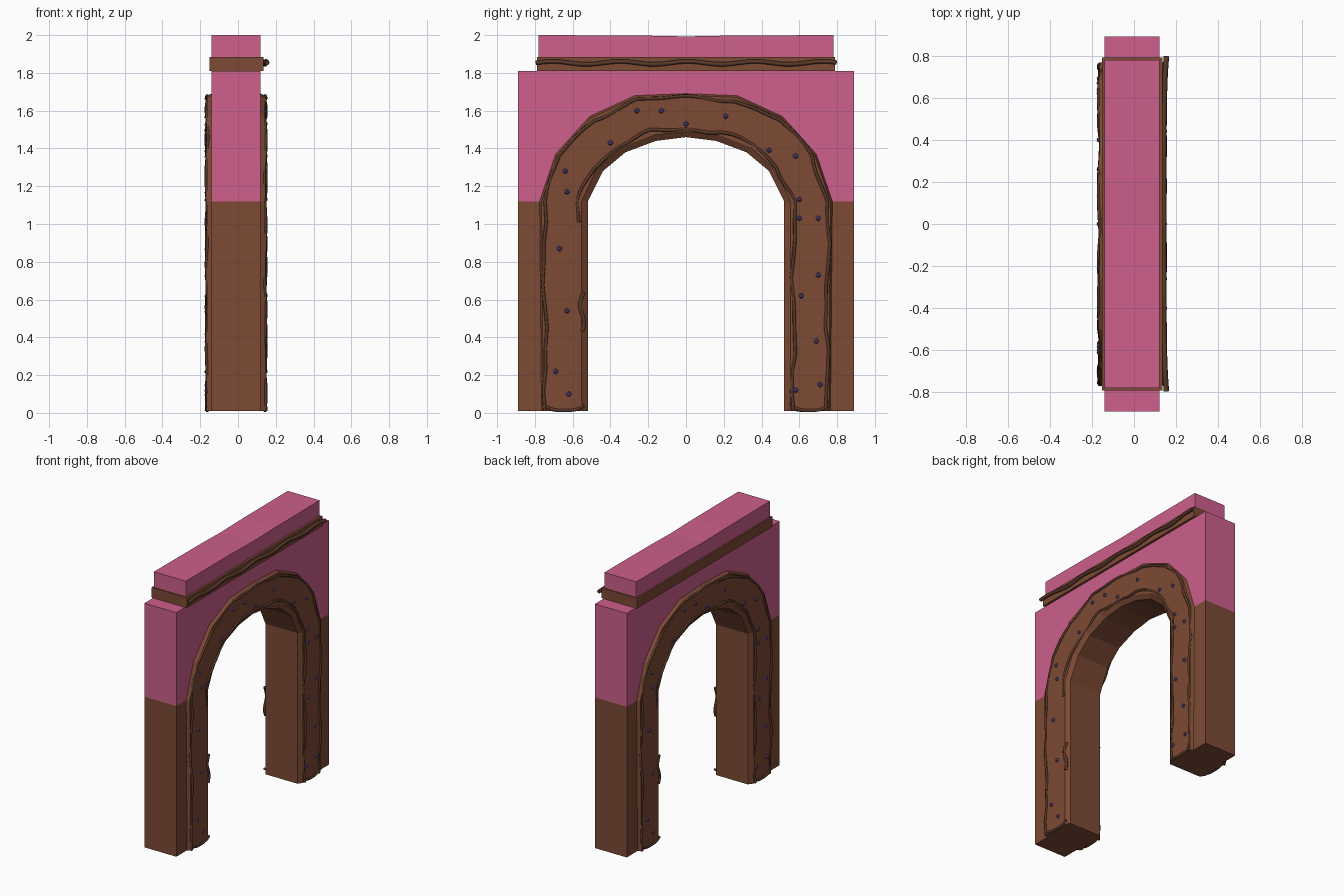
import bpy, bmesh, math

if "Cube" in bpy.data.objects:
    bpy.data.objects.remove(bpy.data.objects["Cube"])

CX = -0.01  # middle of the wall thickness


def material(name, rgb):
    m = bpy.data.materials.new(name)
    m.diffuse_color = (*rgb, 1)
    m.use_nodes = True
    m.node_tree.nodes["Principled BSDF"].inputs["Base Color"].default_value = m.diffuse_color
    return m


BROWN = material("wood brown", (0.205, 0.069, 0.035))
PINK = material("plaster pink", (0.61, 0.115, 0.262))
DARK = material("vine brown", (0.10, 0.04, 0.022))
PURPLE = material("stud purple", (0.13, 0.085, 0.28))


def finish(name, bm, mat):
    bmesh.ops.recalc_face_normals(bm, faces=bm.faces[:])
    me = bpy.data.meshes.new(name)
    bm.to_mesh(me)
    bm.free()
    me.materials.append(mat)
    ob = bpy.data.objects.new(name, me)
    bpy.context.collection.objects.link(ob)
    return ob


def prism(name, outline, x0, x1, mat):
    """Extrude a (y, z) outline along x."""
    bm = bmesh.new()
    face = bm.faces.new([bm.verts.new((x0, y, z)) for y, z in outline])
    ext = bmesh.ops.extrude_face_region(bm, geom=[face])
    new = [v for v in ext["geom"] if isinstance(v, bmesh.types.BMVert)]
    bmesh.ops.translate(bm, verts=new, vec=(x1 - x0, 0, 0))
    return finish(name, bm, mat)


def rect(y0, y1, z0, z1):
    return [(y0, z0), (y1, z0), (y1, z1), (y0, z1)]


# arch half profiles, from the floor to the crown
inner = [(0.52, 0.01), (0.52, 1.12), (0.44, 1.28), (0.32, 1.38), (0.16, 1.44), (0, 1.46)]
outer = [(0.765, 0.01), (0.775, 1.12), (0.69, 1.37), (0.51, 1.57), (0.27, 1.68), (0, 1.69)]


def whole(half):
    return [(-y, z) for y, z in half] + half[-2::-1]


INNER, OUTER = whole(inner), whole(outer)


def across(i, f):
    (a, b), (c, d) = INNER[i], OUTER[i]
    return a + (c - a) * f, b + (d - b) * f


# wall: two brown piers and a pink upper part
for s, n in ((-1, "left"), (1, "right")):
    prism(n + "_pier", rect(s * 0.56, s * 0.89, 0.01, 1.12), -0.14, 0.12, BROWN)
hidden = [across(i, 0.2) for i in range(1, len(INNER) - 1)]
prism("upper_wall", [(-0.89, 1.12)] + hidden + [(0.89, 1.12), (0.89, 1.81), (-0.89, 1.81)],
      -0.14, 0.12, PINK)

# lintel strip and cap with a slight sag
prism("lintel_strip", rect(-0.79, 0.79, 1.81, 1.885), -0.152, 0.136, BROWN)
prism("cap", [(-0.78, 1.885), (0.78, 1.885), (0.78, 2.0), (0.25, 1.998), (0, 1.993),
              (-0.25, 1.998), (-0.78, 2.0)], -0.14, 0.12, PINK)

# arch trim: chamfered section swept around the opening
section = [(0, -0.13), (0.13, -0.153), (0.96, -0.153), (1, -0.13),
           (1, 0.13), (0.96, 0.153), (0.13, 0.153), (0, 0.13)]
bm = bmesh.new()
rings = []
for i in range(len(INNER)):
    rings.append([bm.verts.new((CX + x, *across(i, f))) for f, x in section])
for a, b in zip(rings, rings[1:]):
    for k in range(8):
        bm.faces.new((a[k], a[k - 1], b[k - 1], b[k]))
bm.faces.new(rings[0])
bm.faces.new(rings[-1])
finish("arch_trim", bm, BROWN)


def vine(name, pts, r=0.009):
    cu = bpy.data.curves.new(name, "CURVE")
    cu.dimensions = "3D"
    cu.bevel_depth = r
    cu.bevel_resolution = 1
    cu.use_fill_caps = True
    sp = cu.splines.new("POLY")
    sp.points.add(len(pts) - 1)
    for p, co in zip(sp.points, pts):
        p.co = (*co, 1)
    cu.materials.append(DARK)
    ob = bpy.data.objects.new(name, cu)
    bpy.context.collection.objects.link(ob)


def along(t, f):
    """Point on the trim face at distance t (in stations) and fraction f."""
    i = min(int(t), len(INNER) - 2)
    (a, b), (c, d) = across(i, f), across(i + 1, f)
    return a + (c - a) * (t - i), b + (d - b) * (t - i)


def trim_vine(t0, t1, f, phase):
    pts = []
    for k in range(101):
        t = t0 + (t1 - t0) * k / 100
        # the pier stations are longer, so they wave faster
        d = 5 * min(t, 1) + max(0, min(t - 1, 8)) + 5 * max(0, t - 9)
        y, z = along(t, f + 0.035 * math.sin(2.3 * d + phase) + 0.02 * math.sin(5 * d))
        pts.append((0.153 + 0.005 * math.sin(3.1 * d + phase), y, z))
    return pts


studs = [(-0.62, 0.1), (-0.69, 0.22), (-0.63, 0.54), (-0.67, 0.87), (-0.63, 1.17),
         (-0.64, 1.28), (-0.4, 1.43), (-0.26, 1.6), (-0.13, 1.6), (0, 1.53), (0.21, 1.57),
         (0.44, 1.39), (0.58, 1.36), (0.6, 1.13), (0.6, 1.03), (0.7, 1.03), (0.7, 0.73),
         (0.61, 0.62), (0.69, 0.38), (0.58, 0.12), (0.71, 0.15)]

# vines and studs on both faces, the back being a half turn of the front
for s, side in ((1, "right"), (-1, "left")):
    def turn(pts):
        return [(CX + s * x, s * y, z) for x, y, z in pts]

    vine(side + "_outer_vine", turn(trim_vine(0, 10, 0.91, 0.5)))
    vine(side + "_inner_vine", turn(trim_vine(0.9, 10, 0.2, 2)))
    vine(side + "_short_vine", turn([(0.15, -0.55 + 0.012 * math.sin(k), 0.43 + 0.03 * k)
                                     for k in range(8)]), 0.012)
    for y0, y1, n in ((-0.745, -0.54, "a"), (0.56, 0.75, "b")):
        vine(side + "_foot_vine_" + n,
             turn([(0.153, y0 + (y1 - y0) * k / 8, 0.012 + 0.025 * abs(k / 4 - 1) ** 3)
                   for k in range(9)]))
    bm = bmesh.new()
    for y, z in studs:
        geo = bmesh.ops.create_icosphere(bm, subdivisions=1, radius=0.015)
        bmesh.ops.translate(bm, verts=geo["verts"], vec=(CX + s * 0.154, s * y, z))
    finish(side + "_studs", bm, PURPLE)

# twig running along the lintel strip
vine("lintel_twig", [(0.142 + 0.012 * abs(k / 20 - 1) ** 6, -0.795 + 0.0398 * k,
                      1.853 + 0.008 * math.sin(0.7 * k)) for k in range(41)], 0.013)
